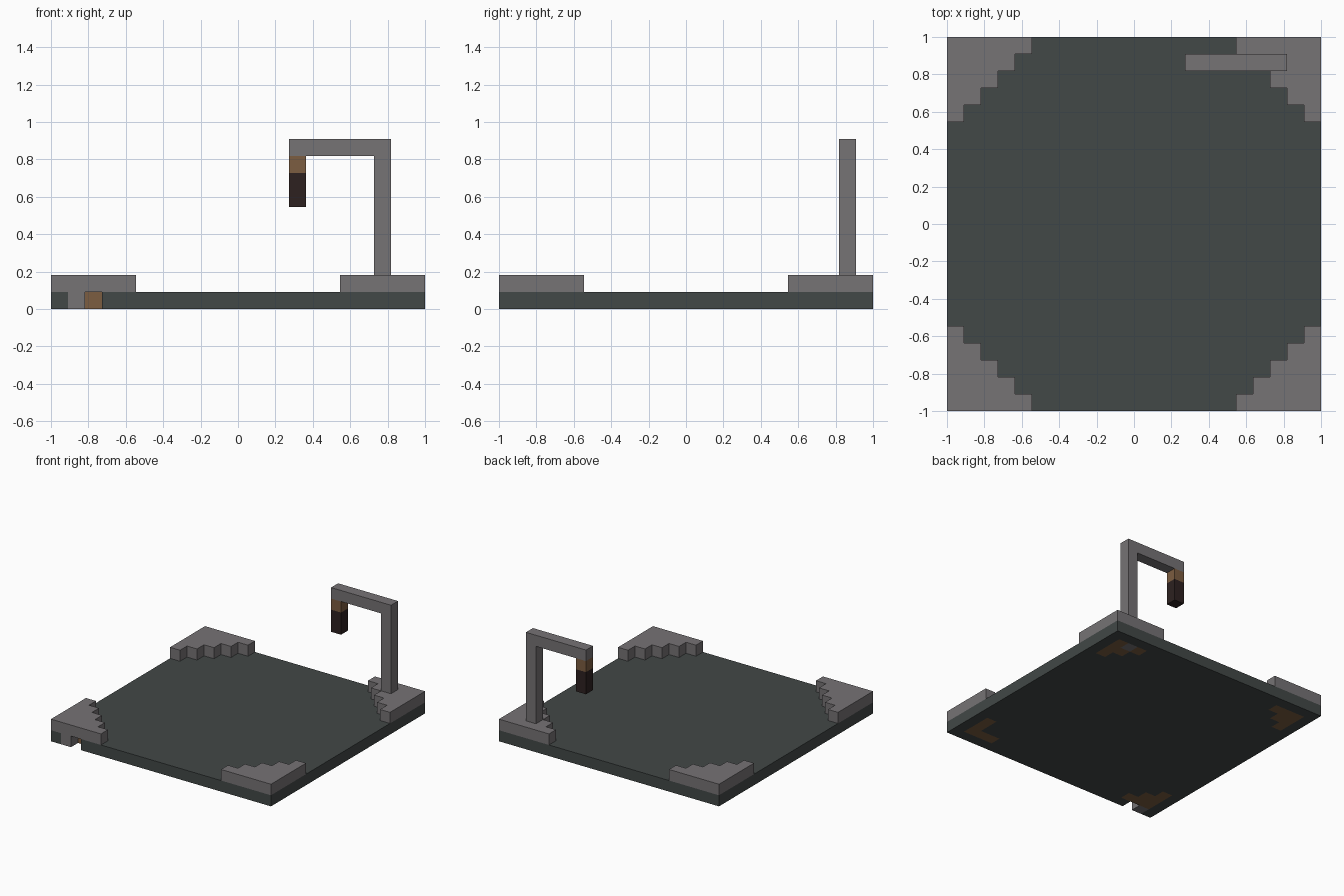
import bpy, bmesh, math
from mathutils import Vector

if "Cube" in bpy.data.objects:
    bpy.data.objects.remove(bpy.data.objects["Cube"])

N = 22            # cells along each side
CELL = 2 / N      # size of one cell


def material(name, rgb):
    lin = [((c / 255 + 0.055) / 1.055) ** 2.4 for c in rgb] + [1.0]
    m = bpy.data.materials.new(name)
    m.use_nodes = True
    m.diffuse_color = lin
    m.node_tree.nodes["Principled BSDF"].inputs["Base Color"].default_value = lin
    return m


stone = material("grey_stone", (118, 115, 117))
slate = material("dark_slate", (66, 72, 71))
wood = material("brown_wood", (124, 93, 65))
char = material("charred_wood", (45, 33, 32))


def block(xs, ys, zs):
    """All cells in a box given as (start, end) ranges."""
    return {(x, y, z) for x in range(*xs) for y in range(*ys) for z in range(*zs)}


def corner(sx, sy, first, size, z):
    """Stepped triangle of cells in the corner on the sx, sy side."""
    return {(i if sx < 0 else N - 1 - i, j if sy < 0 else N - 1 - j, z)
            for i in range(first, first + size)
            for j in range(first, first + size)
            if (i - first) + (j - first) < size}


# Lamp post with its arm and hanging lantern
parts = {
    "lamp_post": (block((19, 20), (20, 21), (0, 9)), stone),
    "lamp_arm": (block((14, 20), (20, 21), (9, 10)), stone),
    "lantern_cap": (block((14, 15), (20, 21), (8, 9)), wood),
    "lantern_body": (block((14, 15), (20, 21), (6, 8)), char),
    "edge_stone": (block((1, 2), (0, 1), (0, 1)), stone),
}
post = parts["lamp_post"][0]

# Stepped corner stones, each over a wooden footing set into the floor
for sx, sy, label in ((-1, -1, "front_right"), (1, -1, "front_left"),
                      (-1, 1, "back_right"), (1, 1, "back_left")):
    parts["corner_stone_" + label] = (corner(sx, sy, 0, 5, 1) - post, stone)
    footing = corner(sx, sy, 1, 3, 0) - post
    if label == "front_left":
        footing.discard((19, 2, 0))
    parts["footing_" + label] = (footing, wood)

# Floor slab fills the rest of the bottom layer, apart from one open notch
used = set().union(*(cells for cells, _ in parts.values()))
notch = {(2, 0, 0)}
parts["floor_slab"] = (block((0, N), (0, N), (0, 1)) - used - notch, slate)
solid = used | parts["floor_slab"][0]


def build(name, cells, mat):
    """Skin the cells with outward faces wherever they meet open air."""
    bm = bmesh.new()
    for cell in sorted(cells):
        centre = Vector(cell) + Vector((0.5, 0.5, 0.5))
        for axis in range(3):
            for sign in (-1, 1):
                n = Vector((0, 0, 0))
                n[axis] = sign
                if tuple(int(c + d) for c, d in zip(cell, n)) in solid:
                    continue
                u = Vector((0, 0, 0))
                u[(axis + 1) % 3] = 1
                v = n.cross(u)
                mid = centre + n / 2
                quad = [mid + (u * a + v * b) / 2
                        for a, b in ((-1, -1), (1, -1), (1, 1), (-1, 1))]
                bm.faces.new([bm.verts.new(p * CELL - Vector((1, 1, 0))) for p in quad])
    bmesh.ops.remove_doubles(bm, verts=bm.verts, dist=CELL / 100)
    bmesh.ops.dissolve_limit(bm, angle_limit=math.radians(1),
                             verts=bm.verts, edges=bm.edges)
    mesh = bpy.data.meshes.new(name)
    bm.to_mesh(mesh)
    bm.free()
    mesh.materials.append(mat)
    bpy.context.collection.objects.link(bpy.data.objects.new(name, mesh))


for name, (cells, mat) in parts.items():
    build(name, cells, mat)
